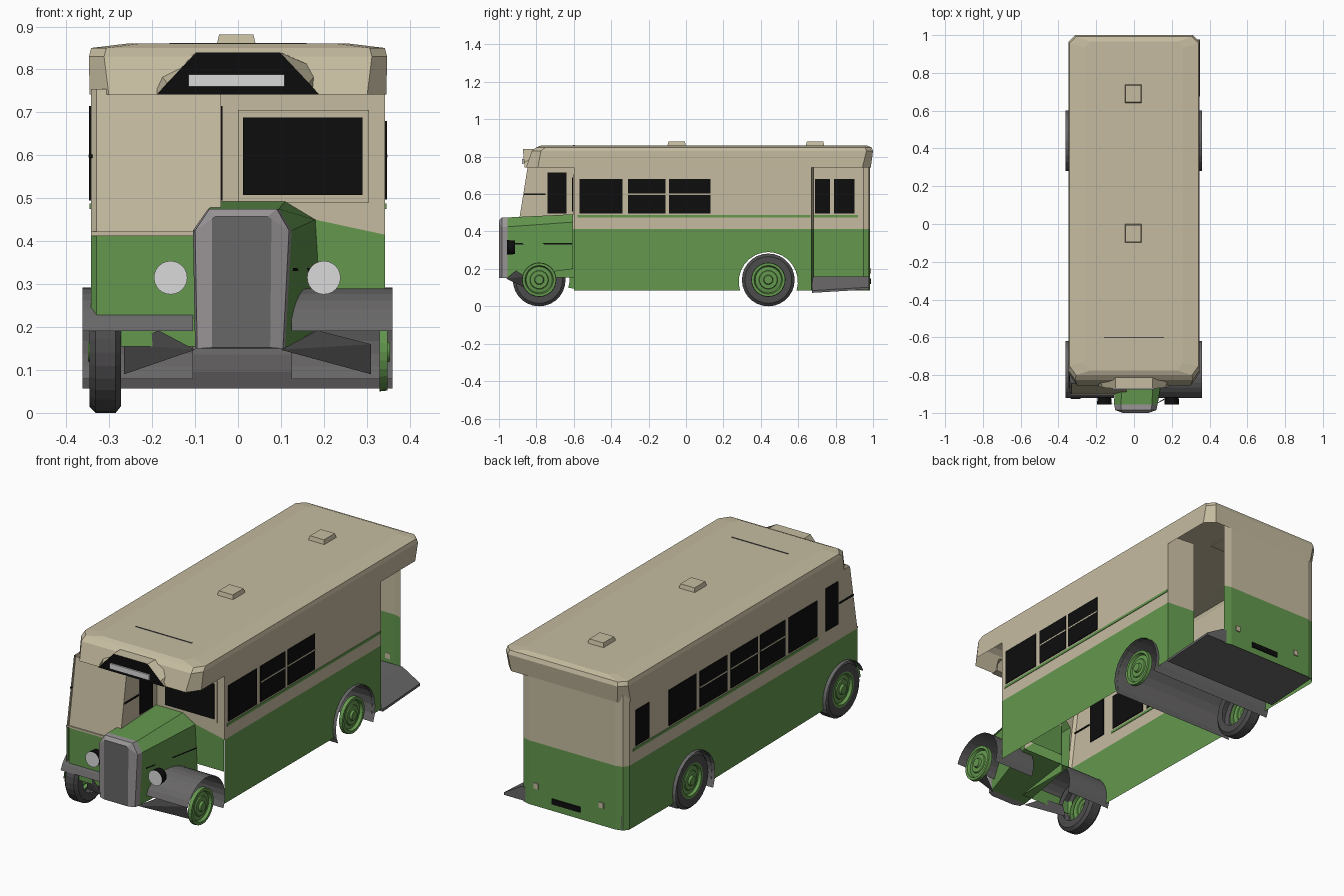
import bpy, bmesh, math

if "Cube" in bpy.data.objects:
    bpy.data.objects.remove(bpy.data.objects["Cube"])


def mat(name, r, g, b):
    m = bpy.data.materials.new(name)
    m.diffuse_color = (r, g, b, 1)
    m.use_nodes = True
    m.node_tree.nodes["Principled BSDF"].inputs["Base Color"].default_value = m.diffuse_color
    return m


CREAM = mat("cream", 0.56, 0.50, 0.35)
GREEN = mat("green", 0.125, 0.31, 0.075)
GREY = mat("fender grey", 0.14, 0.135, 0.138)
DARK = mat("tyre grey", 0.075, 0.072, 0.075)
SILVER = mat("radiator silver", 0.32, 0.30, 0.31)
BLACK = mat("black", 0.004, 0.004, 0.004)
WHITE = mat("lamp white", 0.7, 0.7, 0.7)


def sheet(name, faces, material, fix=True):
    """Mesh from a list of faces, each a list of points."""
    bm = bmesh.new()
    for f in faces:
        bm.faces.new([bm.verts.new(p) for p in f])
    bmesh.ops.remove_doubles(bm, verts=bm.verts, dist=0.0005)
    if fix:
        bmesh.ops.recalc_face_normals(bm, faces=bm.faces)
    me = bpy.data.meshes.new(name)
    bm.to_mesh(me)
    bm.free()
    me.materials.append(material)
    ob = bpy.data.objects.new(name, me)
    bpy.context.collection.objects.link(ob)
    return ob


def loft(name, rings, material, cap_start=False, cap_end=False, closed=True):
    faces = []
    for a, b in zip(rings, rings[1:]):
        n = len(a)
        for i in range(n if closed else n - 1):
            j = (i + 1) % n
            faces.append([a[i], a[j], b[j], b[i]])
    if cap_start:
        faces.append(rings[0])
    if cap_end:
        faces.append(rings[-1])
    return sheet(name, faces, material)


def box(name, x0, x1, y0, y1, z0, z1, material, inset=0.0):
    i = inset
    low = [(x0, y0, z0), (x1, y0, z0), (x1, y1, z0), (x0, y1, z0)]
    top = [(x0 + i, y0 + i, z1), (x1 - i, y0 + i, z1), (x1 - i, y1 - i, z1), (x0 + i, y1 - i, z1)]
    return loft(name, [low, top], material, True, True)


def arc(cy, cz, ry, rz, a0, a1, n=16):
    return [(cy + ry * math.cos(math.radians(a0 + (a1 - a0) * k / n)),
             cz + rz * math.sin(math.radians(a0 + (a1 - a0) * k / n))) for k in range(n + 1)]


def spin_x(name, profile, cy, cz, material, n=28):
    """Revolve (x, radius) points about an axis along x."""
    rings = [[(x, cy + r * math.cos(2 * math.pi * k / n), cz + r * math.sin(2 * math.pi * k / n))
              for k in range(n)] for x, r in profile]
    return loft(name, rings, material, cap_end=profile[-1][1] < 0.05)


W, BELT, EAVE, BASE = 0.343, 0.412, 0.755, 0.085
FRONT_Y, REAR_Y = -0.785, 0.44

# Side walls with wheel arches, lower green and upper cream
rear_arch = arc(REAR_Y, 0.13, 0.158, 0.16, 197, -17)
front_arch = arc(-0.775, 0.14, 0.152, 0.148, 175, -17)
right_low = [(-0.6, BASE)] + rear_arch + [(0.67, BASE), (0.67, BELT), (-0.6, BELT)]
left_low = [(-0.90, 0.155)] + front_arch + rear_arch + [(0.95, BASE), (0.95, BELT), (-0.90, BELT)]
sheet("right_lower_wall", [[(W, y, z) for y, z in right_low]], GREEN)
sheet("left_lower_wall", [[(-W, y, z) for y, z in left_low]], GREEN)
sheet("right_upper_wall", [[(W, -0.6, BELT), (W, 0.67, BELT), (W, 0.67, EAVE), (W, -0.6, EAVE)]], CREAM)
sheet("left_upper_wall", [[(-W, -0.90, BELT), (-W, 0.95, BELT), (-W, 0.95, EAVE), (-W, -0.84, EAVE)]], CREAM)

# Rear panel with a softened left corner, and door partition
rear_plan = [(-W, 0.95), (-0.325, 0.975), (-0.29, 0.985), (0.2, 0.985), (0.24, 0.975)]
for part, z0, z1, m in (("lower", BASE, BELT, GREEN), ("upper", BELT, EAVE + 0.04, CREAM)):
    loft("rear_panel_" + part, [[(x, y, z0) for x, y in rear_plan], [(x, y, z1) for x, y in rear_plan]],
         m, closed=False)
    loft("door_partition_" + part, [[(W, 0.67, z0), (0.19, 0.685, z0)], [(W, 0.67, z1), (0.19, 0.685, z1)]],
         m, closed=False)

# Half-width cab: front and inner side
cab = [(-W, -0.885), (-0.33, -0.90), (-0.04, -0.90), (-0.04, -0.6)]
cab_top = [(-W, -0.83), (-0.33, -0.845), (-0.04, -0.845), (-0.04, -0.6)]
loft("cab_lower", [[(x, y, 0.155) for x, y in cab], [(x, y, BELT) for x, y in cab]], GREEN, closed=False)
loft("cab_upper", [[(x, y, BELT) for x, y in cab], [(x, y, EAVE) for x, y in cab_top]], CREAM, closed=False)
box("cab_sill", -W, -0.04, -0.905, -0.899, BELT, BELT + 0.01, CREAM)

# Front bulkhead beside the cab
sheet("bulkhead_upper", [[(-0.04, -0.6, BELT), (W, -0.6, BELT), (W, -0.6, EAVE), (-0.04, -0.6, EAVE)]], CREAM)
sheet("bulkhead_lower", [[(-0.04, -0.602, 0.25), (W, -0.602, 0.25), (W, -0.602, BELT + 0.003),
                          (0.18, -0.602, 0.45), (0.11, -0.602, 0.49), (-0.04, -0.602, 0.49)]], GREEN)
box("bulkhead_window_frame", 0.0, 0.305, -0.605, -0.6, 0.49, 0.705, CREAM)
box("bulkhead_window", 0.012, 0.29, -0.609, -0.602, 0.507, 0.688, BLACK)


# Roof shell with cut corners, open underneath
def roof_ring(hx, y0, y1, z, c):
    return [(hx - c, y0, z), (hx, y0 + c * 1.4, z), (hx, y1 - c, z), (hx - c, y1, z),
            (-hx + c, y1, z), (-hx, y1 - c, z), (-hx, y0 + c * 1.4, z), (-hx + c, y0, z)]


loft("roof", [roof_ring(0.346, -0.855, 0.988, 0.742, 0.045), roof_ring(0.347, -0.825, 1.0, 0.83, 0.035),
              roof_ring(0.342, -0.80, 0.992, 0.85, 0.035), roof_ring(0.26, -0.775, 0.965, 0.86, 0.03)],
     CREAM, cap_end=True)
for i, y in enumerate((-0.1, 0.64)):
    box("roof_vent_%d" % i, -0.05, 0.042, y, y + 0.1, 0.855, 0.881, CREAM, 0.006)
box("roof_seam", -0.16, 0.16, -0.603, -0.597, 0.859, 0.862, DARK)

# Destination box over the front
sign_back = [(-0.19, -0.82, 0.742), (0.19, -0.82, 0.742), (0.19, -0.81, 0.80), (0.10, -0.80, 0.84),
             (-0.10, -0.80, 0.84), (-0.19, -0.81, 0.80)]
sign_front = [(-0.188, -0.862, 0.742), (0.188, -0.862, 0.742), (0.165, -0.866, 0.768), (0.097, -0.872, 0.84),
              (-0.097, -0.872, 0.84), (-0.165, -0.866, 0.768)]
loft("sign_box", [sign_back, sign_front], CREAM)
sheet("sign_face", [sign_front], BLACK)
box("sign_blind", -0.115, 0.108, -0.876, -0.868, 0.76, 0.788, WHITE)


# Side windows, glazing bars and stripes
def side_plate(name, x, y0, y1, z0, z1, m, t=0.004):
    box(name, x - t, x + t, y0, y1, z0, z1, m)


right_win = [(-0.57, -0.34, 0), (-0.31, -0.11, 1), (-0.09, 0.13, 1)]
left_win = [(-0.57, -0.34, 0), (-0.31, -0.11, 1), (-0.09, 0.13, 1), (0.16, 0.38, 1), (0.41, 0.63, 0), (0.79, 0.9, 0)]
for side, x, wins in (("right", W, right_win), ("left", -W, left_win)):
    for i, (y0, y1, bar) in enumerate(wins):
        side_plate("%s_window_%d" % (side, i), x, y0, y1, 0.497, 0.68, BLACK)
        if bar:
            side_plate("%s_window_bar_%d" % (side, i), x, y0, y1, 0.595, 0.602, CREAM, 0.0048)
side_plate("inner_rear_window", -W + 0.005, 0.69, 0.77, 0.497, 0.68, BLACK, 0.003)
side_plate("right_stripe", W, -0.58, 0.665, 0.475, 0.488, GREEN, 0.003)
side_plate("left_stripe", -W, -0.58, 0.92, 0.475, 0.488, GREEN, 0.003)
for side, x in (("inner", -0.04), ("outer", -W)):
    side_plate("cab_%s_window" % side, x, -0.74, -0.64, 0.495, 0.715, BLACK)
    side_plate("cab_%s_rail" % side, x, -0.865, -0.75, 0.594, 0.602, BLACK)

# Bonnet and radiator
bonnet_f = [(-0.10, 0.15), (-0.105, 0.425), (-0.07, 0.475), (0.095, 0.475), (0.125, 0.425), (0.11, 0.15)]
bonnet_r = [(-0.09, 0.2), (-0.10, 0.43), (-0.04, 0.492), (0.11, 0.492), (0.18, 0.45), (0.195, 0.2)]
rad_face = [(-0.06, 0.152), (-0.06, 0.452), (-0.052, 0.458), (0.07, 0.458), (0.078, 0.452), (0.075, 0.152)]
loft("bonnet", [[(x, -0.955, z) for x, z in bonnet_f], [(x, -0.605, z) for x, z in bonnet_r]], GREEN)
face = [(x, -1.0, z) for x, z in rad_face]
shell = [(x * 0.95, -0.985, z) for x, z in bonnet_f]
loft("radiator_shell", [[(x, -0.955, z) for x, z in bonnet_f], shell, face], SILVER)
sheet("radiator_grille", [face], GREY)
sheet("bonnet_seam", [[(0.128, -0.93, 0.331), (0.192, -0.61, 0.331), (0.192, -0.61, 0.338), (0.128, -0.93, 0.338)]], BLACK)

# Head lamps
for side, x in (("left", -0.157), ("right", 0.2)):
    def lamp_ring(y, r):
        return [(x + r * math.cos(k * math.pi / 12), y, 0.315 + r * math.sin(k * math.pi / 12)) for k in range(24)]
    loft(side + "_lamp_body", [lamp_ring(-0.915, 0.036), lamp_ring(-0.956, 0.039)], BLACK, True, True)
    sheet(side + "_lamp_glass", [lamp_ring(-0.958, 0.039)], WHITE)

# Fenders, lower valances and the rear wheel tunnel
guard = arc(-0.775, 0.14, 0.156, 0.15, 160, -24)
for side, x0, x1 in (("left", -0.362, -0.105), ("right", 0.125, 0.36)):
    loft(side + "_front_fender", [[(x, y, z) for y, z in guard] for x in (x0, x1)], GREY, closed=False)
tunnel = arc(REAR_Y, 0.13, 0.16, 0.162, 207, -27)
loft("rear_wheel_tunnel", [[(x, y, z) for y, z in tunnel] for x in (-0.362, 0.36)], GREY, closed=False)
for side, s, o in (("left", -1, 0.0), ("right", 1, 0.0)):
    reach = 0.31 if s > 0 else 0.265
    p = [(s * 0.10, -0.96, 0.147), (s * 0.185, -0.91, 0.192), (s * reach, -0.86, 0.16), (s * reach, -0.84, 0.09)]
    sheet(side + "_valance", [[p[0], p[1], p[2]], [p[0], p[2], p[3]]], DARK)

# Wheels: dished hubs on both sides, tyres on the left
hub = [(0.0, 0.092), (0.018, 0.09), (0.018, 0.076), (0.004, 0.07), (0.008, 0.05), (0.013, 0.047),
       (0.013, 0.026), (0.024, 0.022), (0.024, 0.012)]
tyre = [(-0.272, 0.088), (-0.272, 0.125), (-0.285, 0.141), (-0.332, 0.141), (-0.346, 0.127), (-0.343, 0.088)]
for end, cy in (("front", FRONT_Y), ("rear", REAR_Y)):
    spin_x("right_%s_hub" % end, [(0.33 + x, r) for x, r in hub], cy, 0.142, GREEN)
    spin_x("left_%s_hub" % end, [(-0.325 - x, r) for x, r in hub], cy, 0.142, GREEN)
    spin_x("left_%s_tyre" % end, tyre, cy, 0.141, DARK)

# Rear boarding platform with a wedge-shaped step edge
loft("platform", [[(-0.32, y, 0.16), (0.25, y, 0.16), (0.35, y, z + 0.012), (0.35, y, z), (-0.32, y, z)]
                  for y, z in ((0.675, 0.072), (0.978, 0.09))], GREY, True, True)

# Rear plate and small lamps
box("rear_plate", -0.09, 0.07, 0.984, 0.99, 0.12, 0.148, BLACK)
for side, x in (("left", -0.21), ("right", 0.16)):
    box(side + "_rear_lamp", x - 0.013, x + 0.013, 0.984, 0.99, 0.175, 0.203, CREAM)
